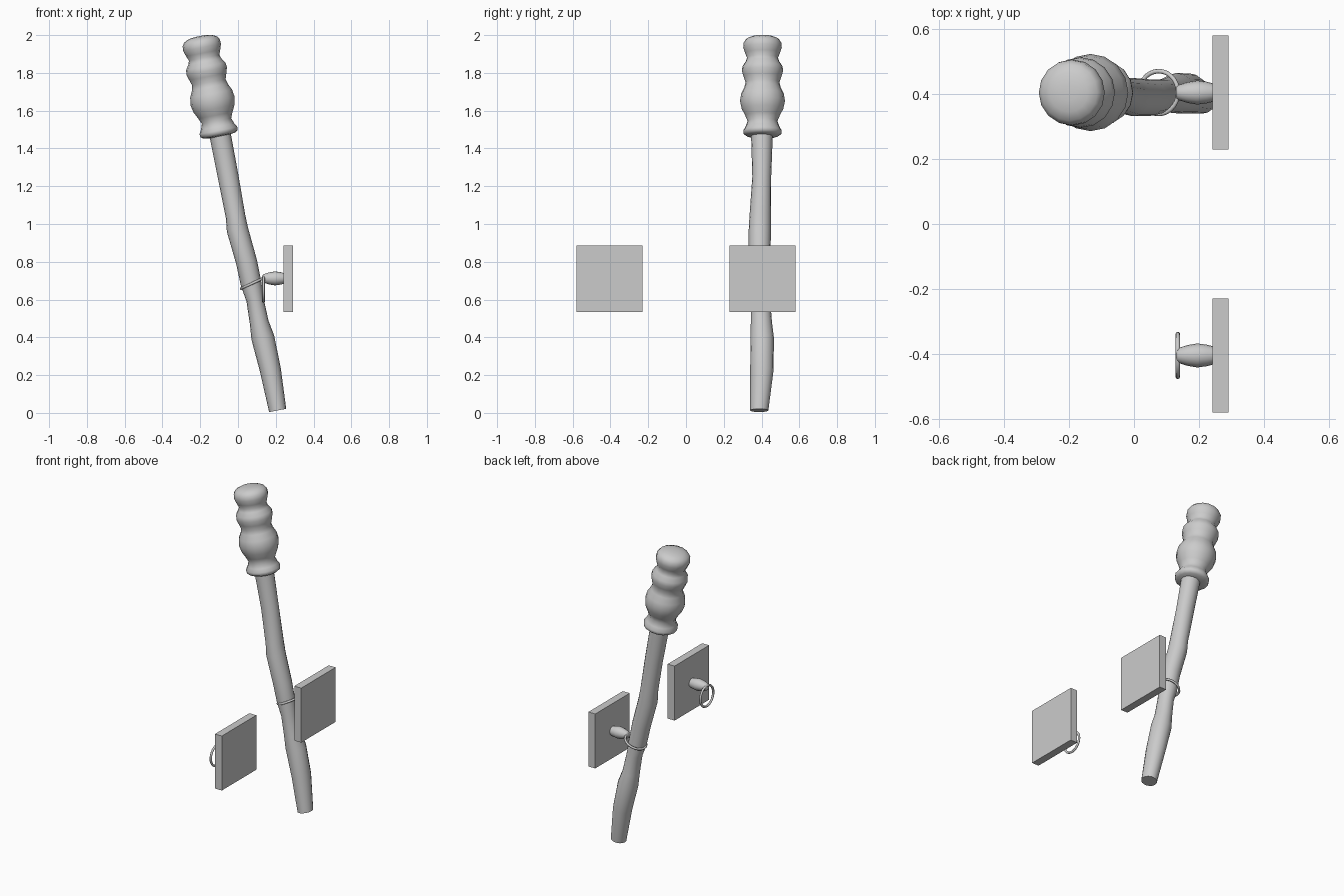
import bpy, bmesh
from math import cos, sin, pi, radians
from mathutils import Matrix, Vector

if "Cube" in bpy.data.objects:
    bpy.data.objects.remove(bpy.data.objects["Cube"])


def finish(bm, name, angle=40):
    bmesh.ops.recalc_face_normals(bm, faces=bm.faces)
    me = bpy.data.meshes.new(name)
    bm.to_mesh(me)
    bm.free()
    ob = bpy.data.objects.new(name, me)
    bpy.context.collection.objects.link(ob)
    bpy.context.view_layer.objects.active = ob
    for o in bpy.context.selected_objects:
        o.select_set(False)
    ob.select_set(True)
    bpy.ops.object.shade_smooth_by_angle(angle=radians(angle))
    return ob


def loft(name, stations, tilt, sides=16, angle=60):
    """Skin through (centre, radius across, radius deep) rings, tilted about y."""
    bm = bmesh.new()
    rot = Matrix.Rotation(tilt, 3, 'Y')
    rings = []
    for c, rx, ry in stations:
        rings.append([bm.verts.new(Vector(c) + rot @ Vector(
            (rx * cos(2 * pi * i / sides), ry * sin(2 * pi * i / sides), 0)))
            for i in range(sides)])
    for a, b in zip(rings, rings[1:]):
        for i in range(sides):
            j = (i + 1) % sides
            bm.faces.new((a[i], a[j], b[j], b[i]))
    bm.faces.new(rings[0])
    bm.faces.new(rings[-1])
    return finish(bm, name, angle)


def ring(name, loc, rot):
    bpy.ops.mesh.primitive_torus_add(location=loc, rotation=rot, major_radius=0.066,
                                     minor_radius=0.007, major_segments=28, minor_segments=8)
    bpy.context.object.name = name
    bpy.ops.object.shade_smooth()


LEAN = radians(-11)

# Crooked wooden handle: x, y, z, radius across, radius deep
handle = [
    (0.210, 0.388, 0.013, 0.046, 0.048),
    (0.171, 0.402, 0.23, 0.056, 0.062),
    (0.131, 0.403, 0.40, 0.061, 0.062),
    (0.112, 0.399, 0.48, 0.050, 0.056),
    (0.090, 0.395, 0.60, 0.046, 0.051),
    (0.070, 0.392, 0.68, 0.055, 0.054),
    (0.045, 0.389, 0.80, 0.056, 0.057),
    (-0.003, 0.391, 0.97, 0.057, 0.059),
    (-0.013, 0.393, 1.04, 0.052, 0.057),
    (-0.052, 0.401, 1.25, 0.055, 0.050),
    (-0.098, 0.402, 1.49, 0.057, 0.058),
]
loft("handle", [((x, y, z), a, b) for x, y, z, a, b in handle], LEAN)

# Bulging wrapped head: height, radius
head = [
    (1.463, 0.050), (1.468, 0.085), (1.478, 0.100), (1.495, 0.102), (1.515, 0.090),
    (1.545, 0.079), (1.575, 0.092), (1.61, 0.110), (1.65, 0.119), (1.69, 0.113),
    (1.725, 0.096), (1.75, 0.090), (1.78, 0.100), (1.81, 0.109), (1.835, 0.106),
    (1.86, 0.089), (1.88, 0.082), (1.905, 0.092), (1.935, 0.102), (1.96, 0.100),
    (1.978, 0.087), (1.99, 0.060), (1.995, 0.025),
]
loft("head", [((-0.103 - 0.196 * (z - 1.49), 0.405, z), r, r) for z, r in head], LEAN)

# Wall plates with a turned peg each
peg = [(0.13, 0.018), (0.137, 0.023), (0.165, 0.032), (0.195, 0.037),
       (0.225, 0.033), (0.247, 0.027)]
for side, y in (("left", -0.405), ("right", 0.405)):
    bm = bmesh.new()
    bmesh.ops.create_cube(bm, size=1, matrix=Matrix.Translation((0.2665, y, 0.71))
                          @ Matrix.Diagonal((0.049, 0.352, 0.352, 1)))
    finish(bm, "wall_plate_" + side, 30)
    loft("peg_" + side, [((x, y, 0.712), r, r) for x, r in peg], pi / 2)

# One ring hangs free, the other holds the handle
ring("hanging_ring", (0.135, -0.405, 0.655), (0, pi / 2, 0))
ring("holding_ring", (0.076, 0.405, 0.686), (0, radians(-25), 0))
